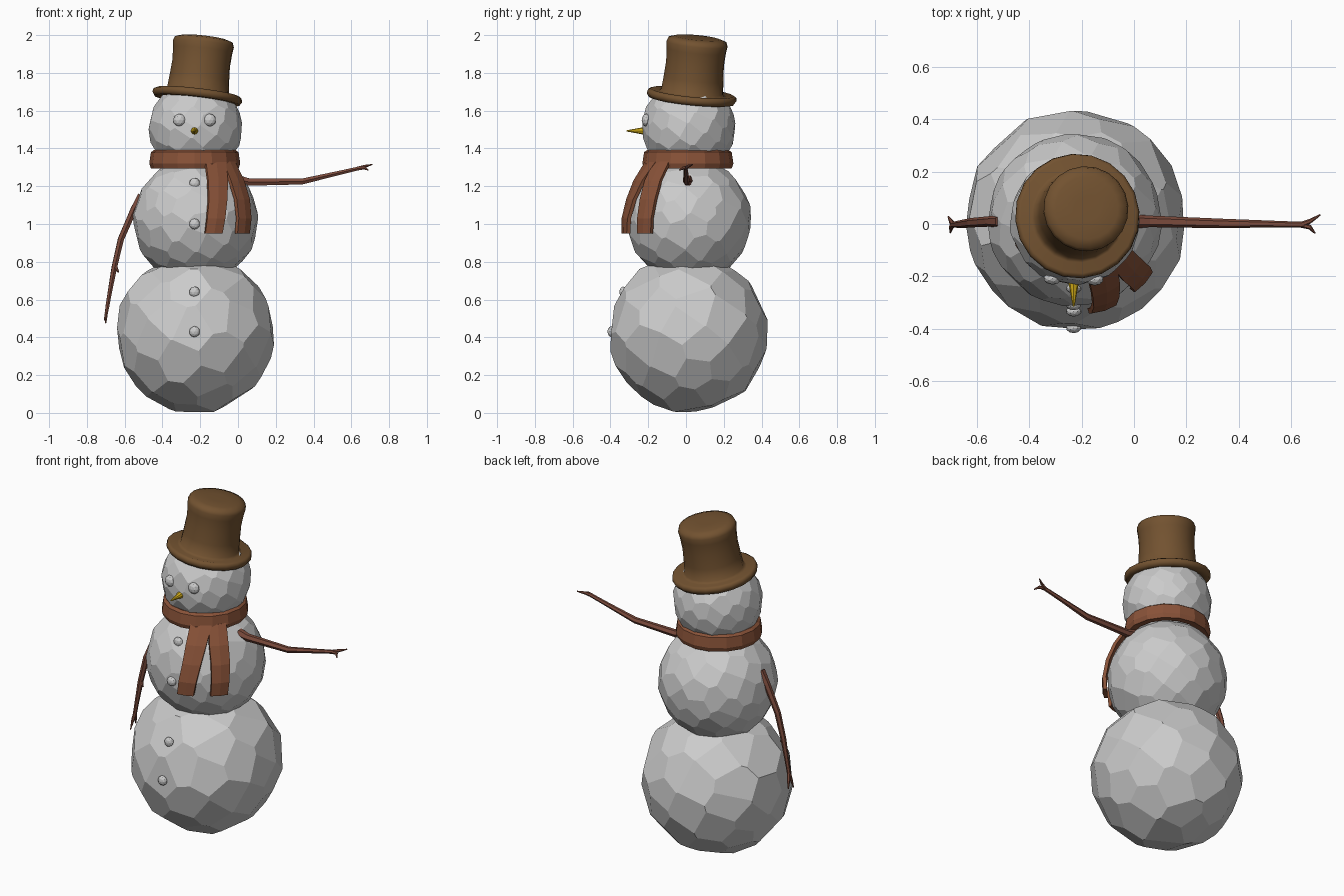
import bpy, bmesh, random
from math import sin, cos, pi, sqrt, radians
from mathutils import Vector, Matrix

if "Cube" in bpy.data.objects:
    bpy.data.objects.remove(bpy.data.objects["Cube"])


def material(name, rgb):
    m = bpy.data.materials.new(name)
    m.diffuse_color = (*rgb, 1)
    m.use_nodes = True
    m.node_tree.nodes["Principled BSDF"].inputs["Base Color"].default_value = m.diffuse_color
    return m


HAT = material("hat_brown", (0.17, 0.085, 0.03))
SCARF = material("scarf_rust", (0.25, 0.085, 0.04))
WOOD = material("arm_wood", (0.2, 0.07, 0.045))
CARROT = material("nose_yellow", (0.7, 0.45, 0.01))


def finish(name, bm, mat=None):
    bmesh.ops.recalc_face_normals(bm, faces=bm.faces)
    me = bpy.data.meshes.new(name)
    bm.to_mesh(me)
    bm.free()
    ob = bpy.data.objects.new(name, me)
    bpy.context.collection.objects.link(ob)
    if mat:
        me.materials.append(mat)
    return ob


def hull(points):
    bm = bmesh.new()
    for p in points:
        bm.verts.new(p)
    bmesh.ops.convex_hull(bm, input=bm.verts)
    bm.normal_update()
    return bm


def faceted_ball(name, center, r, facets, seed):
    """Ball of flat polygons, each tangent to the sphere at a jittered spot."""
    rng = random.Random(seed)
    spots = []
    for i in range(facets):
        z = 1 - (2 * i + 1) / facets
        a = i * pi * (3 - sqrt(5))
        s = sqrt(1 - z * z)
        j = [rng.uniform(-1, 1) * 0.9 / sqrt(facets) for _ in range(3)]
        spots.append((Vector((s * cos(a), s * sin(a), z)) + Vector(j)).normalized())
    bm = hull(spots)
    corners = []
    for f in bm.faces:
        n = f.normal
        d = abs(n.dot(f.verts[0].co))
        out = n if n.dot(f.calc_center_median()) > 0 else -n
        corners.append(out / max(d, 0.9))
    bm.free()
    bm = hull(corners)
    bmesh.ops.dissolve_limit(bm, angle_limit=radians(2), verts=bm.verts, edges=bm.edges)
    tangent = 1 - 1.7 / facets
    for v in bm.verts:
        v.co = v.co * r * tangent + Vector(center)
    return finish(name, bm)


def lathe(name, profile, segs, matrix, mat, closed=False):
    bm = bmesh.new()
    rings = [[bm.verts.new(matrix @ Vector((r * cos(2 * pi * i / segs),
                                            r * sin(2 * pi * i / segs), h)))
              for i in range(segs)] for r, h in profile]
    pairs = list(zip(rings, rings[1:])) + ([(rings[-1], rings[0])] if closed else [])
    for a, b in pairs:
        for i in range(segs):
            k = (i + 1) % segs
            bm.faces.new((a[i], a[k], b[k], b[i]))
    if not closed:
        bm.faces.new(rings[-1])
    return finish(name, bm, mat)


def branch(name, *paths):
    """Twigs: each path is a list of (x, y, z, radius)."""
    bm = bmesh.new()
    for path in paths:
        pts = [Vector(p[:3]) for p in path]
        prev = None
        for i, p in enumerate(pts):
            t = pts[min(i + 1, len(pts) - 1)] - pts[max(i - 1, 0)]
            m = t.to_track_quat('Z', 'Y').to_matrix()
            ring = [bm.verts.new(p + m @ Vector((cos(k * pi / 3), sin(k * pi / 3), 0)) * path[i][3])
                    for k in range(6)]
            if prev:
                for k in range(6):
                    n = (k + 1) % 6
                    bm.faces.new((prev[k], prev[n], ring[n], ring[k]))
            else:
                bm.faces.new(ring)
            prev = ring
        bm.faces.new(prev)
    return finish(name, bm, WOOD)


# Snow balls
CX, CY = -0.225, 0.015
balls = {"bottom_ball": (0.42, 0.415, 72), "middle_ball": (1.02, 0.328, 110),
         "head_ball": (1.51, 0.245, 95)}
for n, (name, (z, r, count)) in enumerate(balls.items()):
    faceted_ball(name, (CX, CY, z), r, count, n + 3)

# Eyes and buttons, seated on the ball surfaces
pebbles = [("eye_left", -0.31, 1.55, "head_ball", 0.034), ("eye_right", -0.15, 1.55, "head_ball", 0.034)]
pebbles += [(f"button_{i}", -0.23, z, b, 0.029) for i, (z, b) in enumerate(
    [(1.215, "middle_ball"), (1.0, "middle_ball"), (0.64, "bottom_ball"), (0.43, "bottom_ball")])]
for name, x, z, ball, r in pebbles:
    bz, br, _ = balls[ball]
    y = CY - sqrt(br ** 2 - (x - CX) ** 2 - (z - bz) ** 2)
    bm = bmesh.new()
    bmesh.ops.create_icosphere(bm, subdivisions=2, radius=r,
                               matrix=Matrix.Translation((x, y + 0.004, z)) @ Matrix.Diagonal((1, 0.7, 1, 1)))
    finish(name, bm)

# Carrot nose
bm = bmesh.new()
bmesh.ops.create_cone(bm, cap_ends=True, segments=8, radius1=0.027, radius2=0.003, depth=0.13,
                      matrix=Matrix.Translation((-0.23, -0.25, 1.493)) @ Matrix.Rotation(pi / 2, 4, 'X'))
finish("nose", bm, CARROT)

# Tilted top hat
tilt = Vector((0.117, 0.1, 1)).to_track_quat('Z', 'Y').to_matrix().to_4x4()
hat = lathe("top_hat", [(0.14, 0.0), (0.2, -0.018), (0.228, -0.018), (0.239, 0.0), (0.236, 0.018),
                        (0.222, 0.026), (0.18, 0.018), (0.165, 0.03), (0.159, 0.1), (0.154, 0.18),
                        (0.158, 0.25), (0.163, 0.285), (0.155, 0.307), (0.12, 0.318), (0.05, 0.32)],
            20, Matrix.Translation((-0.216, 0.03, 1.672)) @ tilt, HAT)
for p in hat.data.polygons:
    p.use_smooth = True

# Scarf loop
lathe("scarf_loop", [(0.19, 1.3), (0.232, 1.295), (0.241, 1.32), (0.232, 1.38), (0.215, 1.392), (0.19, 1.385)],
      16, Matrix.Translation((-0.229, 0.01, 0)), SCARF, closed=True)

# Scarf tails hang over the middle ball: (angle, distance from axis, height, half width)
tails = {
    "scarf_tail_front": [(-62, 0.225, 1.33, 0.06), (-66, 0.29, 1.23, 0.057), (-69, 0.33, 1.13, 0.052),
                         (-72, 0.352, 1.03, 0.05), (-74, 0.35, 0.95, 0.047)],
    "scarf_tail_side": [(-39, 0.225, 1.33, 0.05), (-41, 0.29, 1.23, 0.054), (-41, 0.33, 1.13, 0.053),
                        (-42, 0.348, 1.03, 0.05), (-43, 0.343, 0.95, 0.048)]}
for name, rows in tails.items():
    bm = bmesh.new()
    prev = None
    for a, d, z, w in rows:
        a = radians(a)
        out, side = Vector((cos(a), sin(a), 0)), Vector((-sin(a), cos(a), 0))
        c = Vector((CX, CY, z))
        ring = [bm.verts.new(c + out * (d + t) + side * s) for s, t in
                ((-w, -0.014), (w, -0.014), (w, 0.006), (0, 0.012), (-w, 0.006))]
        if prev:
            for k in range(5):
                n = (k + 1) % 5
                bm.faces.new((prev[k], prev[n], ring[n], ring[k]))
        else:
            bm.faces.new(ring)
        prev = ring
    bm.faces.new(prev)
    finish(name, bm, SCARF)

# Twig arms with forked ends
branch("arm_raised",
       [(0.0, 0.01, 1.235, 0.027), (0.06, 0.01, 1.222, 0.022), (0.34, 0.002, 1.225, 0.018),
        (0.52, 0.0, 1.267, 0.013), (0.65, -0.003, 1.297, 0.011)],
       [(0.635, -0.003, 1.294, 0.011), (0.67, 0.01, 1.305, 0.009), (0.71, 0.035, 1.315, 0.003)],
       [(0.635, -0.003, 1.294, 0.011), (0.67, -0.012, 1.297, 0.009), (0.69, -0.035, 1.285, 0.003)])
branch("arm_lowered",
       [(-0.51, 0.01, 1.15, 0.024), (-0.55, 0.01, 1.08, 0.02), (-0.62, 0.005, 0.92, 0.018),
        (-0.655, 0.0, 0.77, 0.016), (-0.682, -0.002, 0.62, 0.012), (-0.692, -0.003, 0.56, 0.011)],
       [(-0.69, -0.003, 0.57, 0.011), (-0.697, 0.01, 0.53, 0.009), (-0.708, 0.028, 0.49, 0.003)],
       [(-0.69, -0.003, 0.57, 0.011), (-0.697, -0.014, 0.53, 0.009), (-0.7, -0.033, 0.475, 0.003)],
       [(-0.655, 0.0, 0.79, 0.012), (-0.64, -0.005, 0.755, 0.008), (-0.632, -0.008, 0.745, 0.004)])
